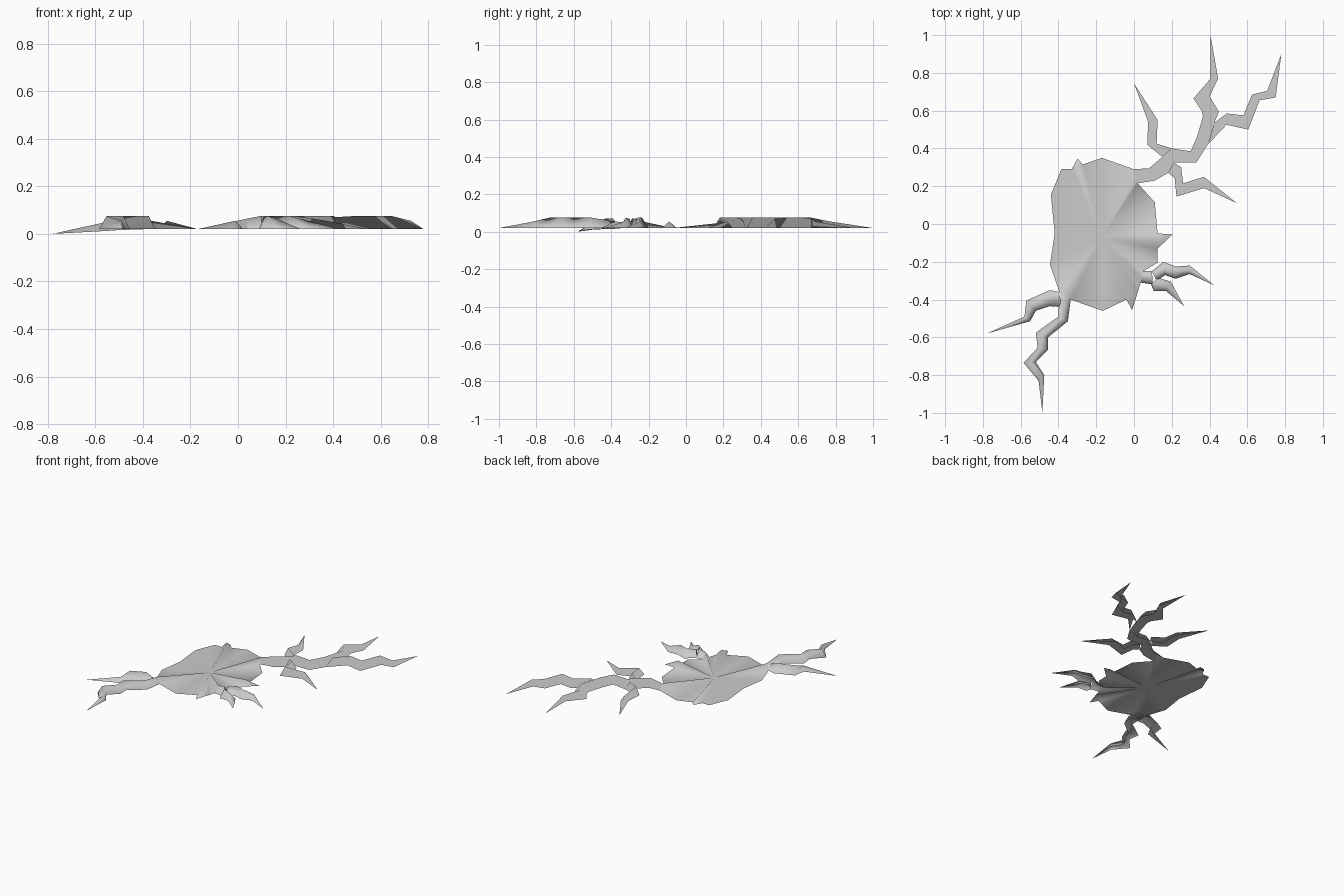
import bpy, bmesh
from mathutils import Vector

Z = 0.02   # level of the rim


def finish(name, bm, upright=False):
    bmesh.ops.remove_doubles(bm, verts=bm.verts, dist=0.0005)
    bm.normal_update()
    bmesh.ops.reverse_faces(bm, faces=[f for f in bm.faces if f.normal.z < 0])
    for f in bm.faces:
        f.smooth = True
    me = bpy.data.meshes.new(name)
    bm.to_mesh(me)
    bm.free()
    if upright:
        me.normals_split_custom_set([Vector((0, 0, 1))] * len(me.loops))
    ob = bpy.data.objects.new(name, me)
    bpy.context.collection.objects.link(ob)
    return ob


def branch(bm, rungs, tip=None, first=0.05, tip_z=Z):
    """Tent-shaped strip: each rung is (x, y, x, y) of its two rims, ridge midway."""
    rows = []
    n = len(rungs)
    for i, (ax, ay, bx, by) in enumerate(rungs):
        h = first if i == 0 else 0.035 if (tip and i == n - 1) else 0.055
        z = Z - (Z - tip_z) * 0.5 * i / n
        rows.append([bm.verts.new(p) for p in (
            (ax, ay, z), ((ax + bx) / 2, (ay + by) / 2, z + h), (bx, by, z))])
    for r, s in zip(rows, rows[1:]):
        for k in (0, 1):
            bm.faces.new((r[k], r[k + 1], s[k + 1]))
            bm.faces.new((r[k], s[k + 1], s[k]))
    if tip:
        t = bm.verts.new((*tip, tip_z))
        for k in (0, 1):
            bm.faces.new((rows[-1][k], rows[-1][k + 1], t))


# Central patch: fan around the middle; gaps in "creases" get a raised midpoint
outline = [(-.17, .35), (0, .29), (.02, .215), (.11, .115), (.125, -.05),
           (.125, -.13), (.125, -.205), (.05, -.25), (.035, -.31), (.02, -.36),
           (-.04, -.40), (-.165, -.46), (-.335, -.40), (-.395, -.36),
           (-.445, -.215), (-.42, -.05), (-.44, .155), (-.385, .29),
           (-.33, .29), (-.27, .315)]
creases = {1: .035, 4: .035, 7: .045, 9: .035, 12: .035, 18: .035}
bm = bmesh.new()
ring = []
for i, (x, y) in enumerate(outline):
    ring.append(bm.verts.new((x, y, Z)))
    if i in creases:
        nx, ny = outline[i + 1]
        ring.append(bm.verts.new(((x + nx) / 2, (y + ny) / 2, Z + creases[i])))
mid = bm.verts.new((-.17, -.07, Z))
for a, b in zip(ring, ring[1:] + ring[:1]):
    bm.faces.new((a, b, mid))
# Short spikes on the rim
for i, tip in ((4, (.205, -.055)), (9, (-.01, -.455)), (18, (-.30, .345))):
    branch(bm, [(*outline[i], *outline[i + 1])], tip, .035)
finish("central_patch", bm)

# North-east crack: trunk and four branches
bm = bmesh.new()
branch(bm, [(0, .29, .02, .215), (.08, .295, .11, .23), (.15, .355, .18, .27),
            (.20, .40, .21, .325), (.30, .385, .33, .325),
            (.335, .465, .39, .42), (.365, .57, .425, .535)], first=.035)
branch(bm, [(.365, .57, .425, .535), (.358, .60, .45, .595),
            (.315, .665, .40, .675), (.405, .77, .445, .77)], (.405, 1.0), .055)
branch(bm, [(.425, .535, .39, .42), (.49, .585, .49, .525), (.58, .575, .605, .50),
            (.625, .685, .665, .655), (.705, .705, .75, .67)], (.78, .90))
branch(bm, [(.15, .355, .20, .40), (.07, .42, .12, .425),
            (.075, .54, .125, .55)], (0, .745))
branch(bm, [(.21, .325, .18, .27), (.25, .30, .215, .245), (.26, .215, .225, .145),
            (.37, .25, .37, .19)], (.545, .11))
finish("north_crack", bm, upright=True)

# East crack: short trunk and two branches
bm = bmesh.new()
branch(bm, [(.05, -.25, .035, -.31), (.095, -.25, .10, -.32)], first=.045)
branch(bm, [(.095, -.25, .12, -.30), (.155, -.20, .165, -.27),
            (.22, -.225, .22, -.29), (.295, -.22, .295, -.265)], (.425, -.325))
branch(bm, [(.125, -.285, .09, -.32), (.145, -.29, .105, -.355),
            (.195, -.305, .17, -.355)], (.265, -.435))
finish("east_crack", bm)

# South-west crack: long downward arm and a side arm that dips to the floor
bm = bmesh.new()
branch(bm, [(-.395, -.36, -.335, -.40), (-.40, -.49, -.35, -.515),
            (-.52, -.575, -.455, -.60), (-.51, -.655, -.455, -.665),
            (-.585, -.735, -.52, -.73), (-.505, -.83, -.475, -.80)],
       (-.485, -1.0), .035)
branch(bm, [(-.395, -.36, -.385, -.44), (-.445, -.35, -.445, -.435),
            (-.57, -.405, -.52, -.46), (-.58, -.49, -.55, -.515)],
       (-.78, -.58), .035, 0.0)
finish("southwest_crack", bm)
